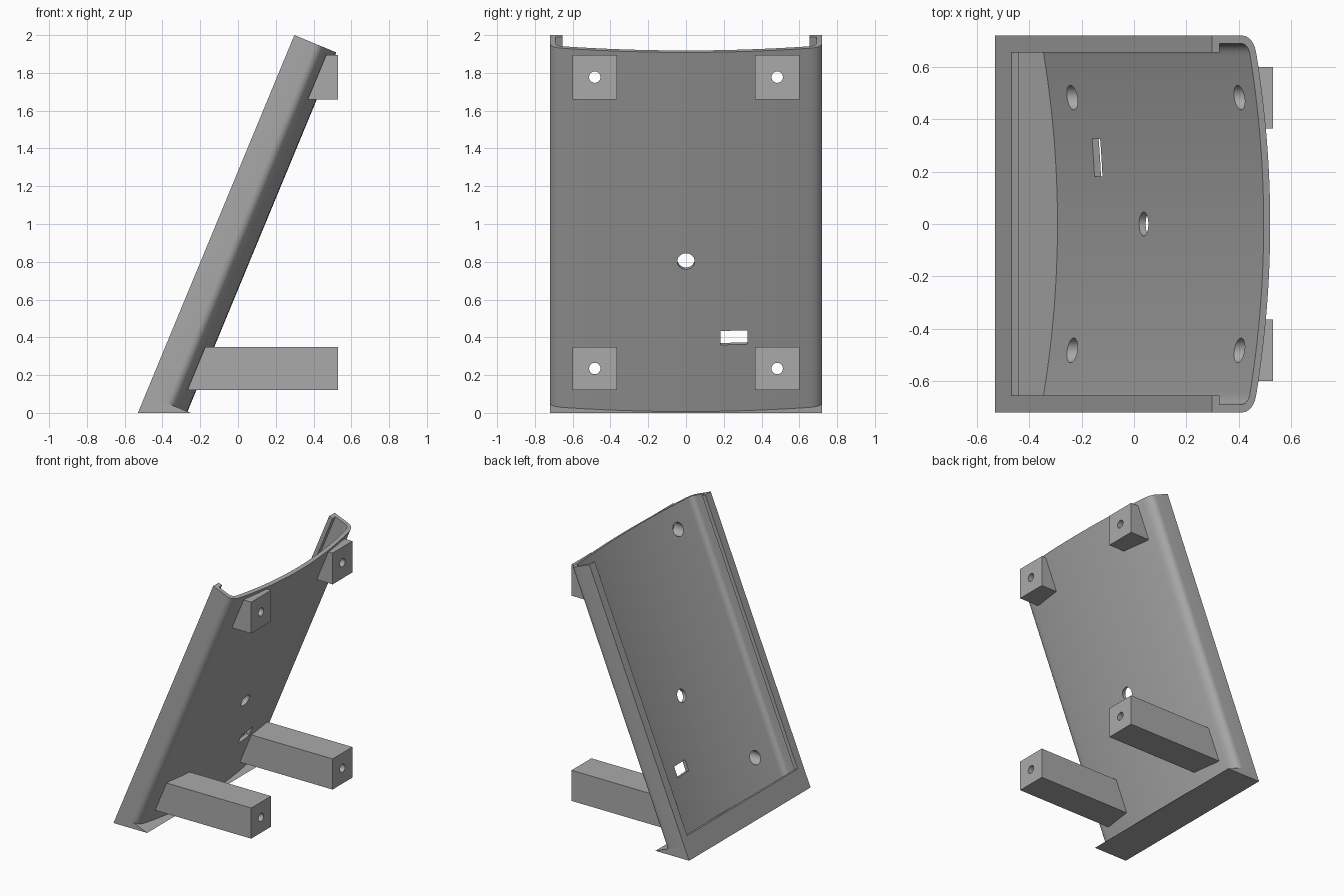
import bpy, bmesh, math
from mathutils import Vector, Matrix

if "Cube" in bpy.data.objects:
    bpy.data.objects.remove(bpy.data.objects["Cube"])

grey = bpy.data.materials.new("plain_grey")
grey.use_nodes = True
colour = (0.4, 0.4, 0.4, 1)
grey.diffuse_color = colour
grey.node_tree.nodes["Principled BSDF"].inputs["Base Color"].default_value = colour

# Leaning frame: u runs up the tray, d is depth behind its front plane
LEAN = math.radians(22.5)
S, C = math.sin(LEAN), math.cos(LEAN)
FOOT = -0.53
START, END = 0.107, 2.165
HALF = 0.72


def leaning(u, d, y):
    return Vector((FOOT + S * u + C * d, y, C * u - S * d))


def prism(name, ring_a, ring_b):
    """Solid between two matching outlines."""
    bm = bmesh.new()
    a = [bm.verts.new(p) for p in ring_a]
    b = [bm.verts.new(p) for p in ring_b]
    bm.faces.new(a)
    bm.faces.new(b[::-1])
    for i in range(len(a)):
        j = (i + 1) % len(a)
        bm.faces.new((a[j], a[i], b[i], b[j]))
    bmesh.ops.recalc_face_normals(bm, faces=bm.faces)
    return finish(name, bm)


def finish(name, bm):
    mesh = bpy.data.meshes.new(name)
    bm.to_mesh(mesh)
    bm.free()
    mesh.materials.append(grey)
    ob = bpy.data.objects.new(name, mesh)
    bpy.context.collection.objects.link(ob)
    return ob


def rod(start, end, radius):
    """Round cutter between two points."""
    axis = end - start
    turn = axis.to_track_quat('Z', 'Y').to_matrix().to_4x4()
    bm = bmesh.new()
    bmesh.ops.create_cone(bm, cap_ends=True, segments=40, radius1=radius, radius2=radius,
                          depth=axis.length, matrix=Matrix.Translation((start + end) / 2) @ turn)
    return finish("cutter", bm)


def leaning_box(name, u0, u1, d0, d1, y0, y1):
    corners = [(d0, y0), (d1, y0), (d1, y1), (d0, y1)]
    return prism(name, [leaning(u0, d, y) for d, y in corners],
                 [leaning(u1, d, y) for d, y in corners])


def cut(ob, cutters):
    bpy.context.view_layer.objects.active = ob
    for c in cutters:
        c.hide_render = True
        mod = ob.modifiers.new("hole", 'BOOLEAN')
        mod.operation = 'DIFFERENCE'
        mod.solver = 'EXACT'
        mod.object = c
        bpy.ops.object.modifier_apply(modifier=mod.name)


def smooth(ob):
    bpy.ops.object.select_all(action='DESELECT')
    ob.select_set(True)
    bpy.context.view_layer.objects.active = ob
    bpy.ops.object.shade_smooth_by_angle(angle=math.radians(25))


def bowed_side(wall, corner, deep, radius):
    """Points (y, d) over the bowed back from the left wall to the right wall."""
    def bow(y):
        return deep - y * y / (2 * radius)
    y_end = 0.64
    p0, p2 = Vector((wall, corner)), Vector((y_end, bow(y_end)))
    p1 = Vector((wall, bow(wall) + 0.003))
    fillet = [p0 * (1 - t) ** 2 + p1 * 2 * t * (1 - t) + p2 * t * t
              for t in (i / 8 for i in range(8))]
    arc = [Vector((y, bow(y))) for y in (y_end * (1 - i / 20) for i in range(41))]
    return fillet + arc + [Vector((-p.x, p.y)) for p in reversed(fillet)]


# Bowed tray with overhanging side lips
LIP_Y, LIP_D, WALL_Y = 0.655, 0.03, 0.69
outer = bowed_side(HALF, 0.12, 0.24, 3.7)
inner = bowed_side(WALL_Y, 0.115, 0.213, 3.7)
lip = [Vector(p) for p in ((LIP_Y, 0), (LIP_Y, LIP_D), (WALL_Y, LIP_D))]
profile = ([Vector((HALF, 0))] + outer + [Vector((-HALF, 0))]
           + [Vector((-p.x, p.y)) for p in lip] + inner[::-1] + lip[::-1])
tray = prism("tray_shell", [leaning(START, p.y, p.x) for p in profile],
             [leaning(END, p.y, p.x) for p in profile])

# Wedge foot closing the lower end, and the lip along it
wedge = [Vector((FOOT, 0, 0)), Vector((FOOT + START / S, 0, 0)), leaning(START, 0, 0)]
side = Vector((0, HALF, 0))
prism("wedge_foot", [p - side for p in wedge], [p + side for p in wedge])
leaning_box("bottom_lip", START, 0.16, 0, LIP_D, -LIP_Y, LIP_Y)

# Four mounting blocks with stepped screw holes
BACK, STEP, EMBED = 0.53, 0.47, 0.196
cutters = []
for level, z0, z1 in (("lower", 0.12, 0.35), ("upper", 1.66, 1.895)):
    for hand, sign in (("left", 1), ("right", -1)):
        outline = [((EMBED + S * z) / C + FOOT, z) for z in (z0, z1)]
        outline += [(BACK, z1), (BACK, z0)]
        block = prism(f"{level}_{hand}_block",
                      [Vector((x, sign * 0.365, z)) for x, z in outline],
                      [Vector((x, sign * 0.6, z)) for x, z in outline])
        y, z = sign * 0.483, (z0 + z1) / 2
        wide = rod(Vector((-0.7, y, z)), Vector((STEP, y, z)), 0.047)
        narrow = rod(Vector((STEP - 0.05, y, z)), Vector((0.6, y, z)), 0.03)
        cut(block, [wide, narrow])
        smooth(block)
        cutters += [wide, narrow]

# Centre hole and cable slot straight through the back
centre = rod(leaning(0.968, 0.1, 0), leaning(0.968, 0.35, 0), 0.046)
slot = leaning_box("cutter", 0.487, 0.567, 0.1, 0.35, 0.182, 0.325)
cut(tray, [c for c in cutters[::2]] + [centre, slot])
smooth(tray)
for c in cutters + [centre, slot]:
    bpy.data.objects.remove(c)
